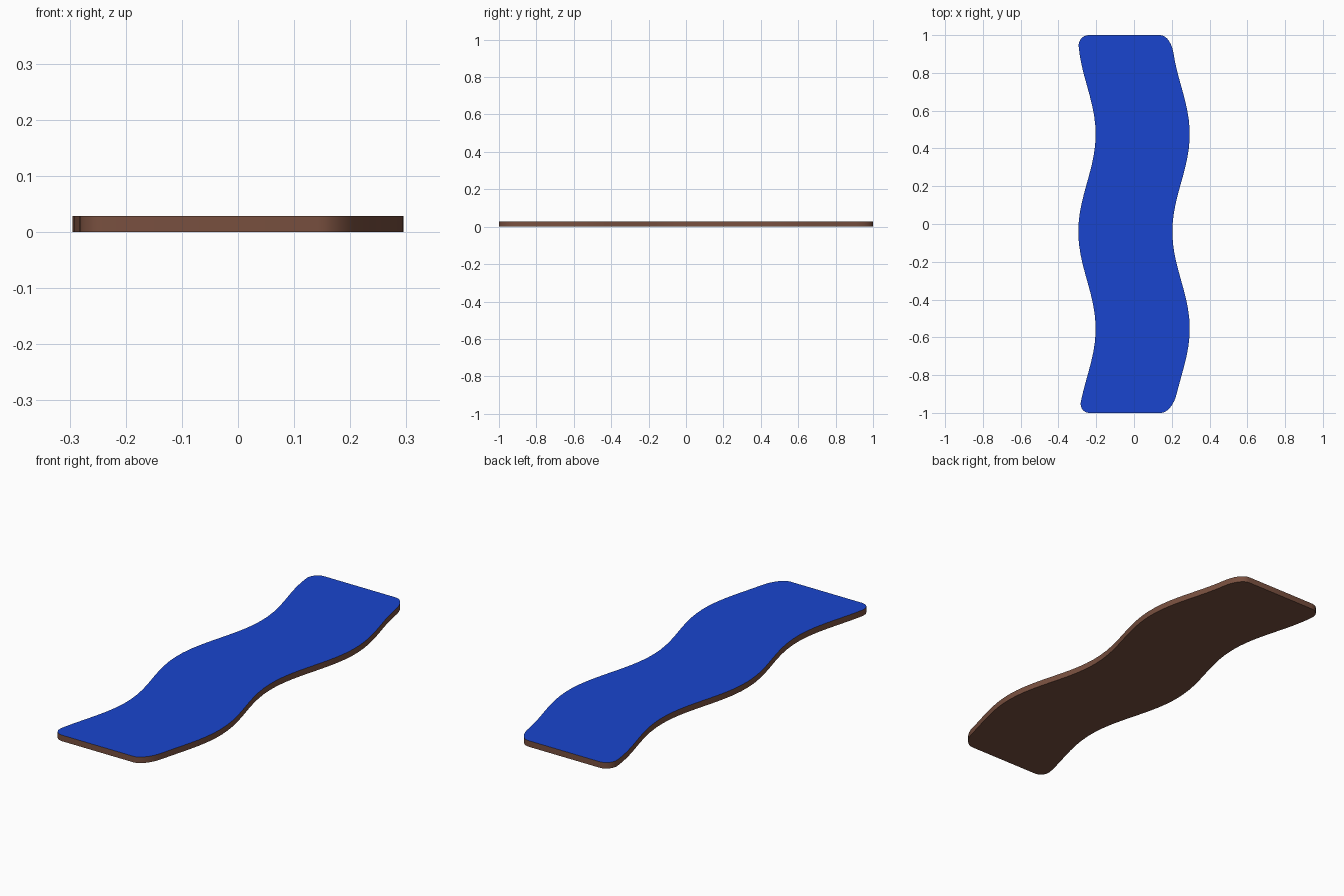
import bpy, bmesh, math

if "Cube" in bpy.data.objects:
    bpy.data.objects.remove(bpy.data.objects["Cube"])

THICK = 0.029
HALF_W = 0.249


def material(name, colour):
    m = bpy.data.materials.new(name)
    m.diffuse_color = (*colour, 1)
    m.use_nodes = True
    m.node_tree.nodes["Principled BSDF"].inputs["Base Color"].default_value = m.diffuse_color
    return m


def centre(y):
    # wavy centre line of the board
    return -0.046 * math.cos(2 * math.pi * (y + 0.04) / 1.03)


def side(sign, rx, ry, n=36, k=8):
    # one long edge from y = -1 to y = 1, rounded at both ends
    ends = [(1 - math.cos(a), 1 - math.sin(a))
            for a in (math.pi / 2 * i / k for i in range(k + 1))]
    pts = [(-1 + ry * u, rx * v) for u, v in ends]
    pts += [(-1 + ry + (2 - 2 * ry) * i / n, 0) for i in range(1, n)]
    pts += [(1 - ry * u, rx * v) for u, v in reversed(ends)]
    return [(centre(y) + sign * (HALF_W - inset), y) for y, inset in pts]


# outline: right edge up, left edge back down
outline = side(1, 0.065, 0.10) + side(-1, 0.055, 0.06)[::-1]

# wavy board: extruded outline with a blue top
bm = bmesh.new()
base = bm.faces.new([bm.verts.new((x, y, 0)) for x, y in outline])
ext = bmesh.ops.extrude_face_region(bm, geom=[base], use_keep_orig=True)
for v in ext["geom"]:
    if isinstance(v, bmesh.types.BMVert):
        v.co.z = THICK
bmesh.ops.recalc_face_normals(bm, faces=bm.faces)
for f in bm.faces:
    f.material_index = 1 if f.normal.z > 0.5 else 0

mesh = bpy.data.meshes.new("wavy_board")
bm.to_mesh(mesh)
bm.free()
mesh.materials.append(material("brown_wood", (0.19, 0.08, 0.05)))
mesh.materials.append(material("blue_top", (0.01, 0.06, 0.62)))
board = bpy.data.objects.new("wavy_board", mesh)
bpy.context.collection.objects.link(board)

# smooth rim, sharp top and bottom edges
bpy.context.view_layer.objects.active = board
board.select_set(True)
bpy.ops.object.shade_smooth_by_angle(angle=math.radians(30))
